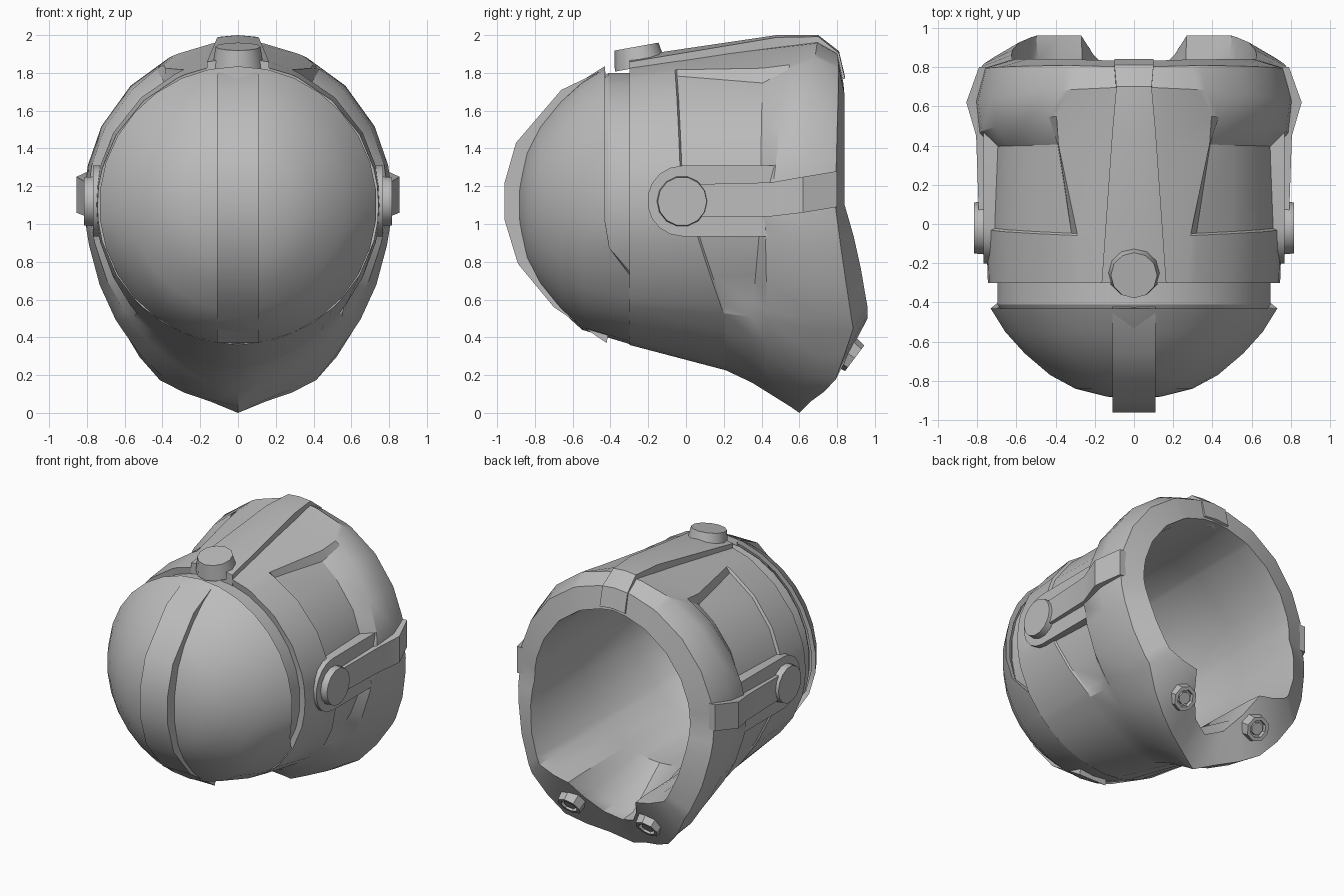
import bpy, bmesh, math
from mathutils import Vector, Matrix

cube = bpy.data.objects.get("Cube")
if cube:
    bpy.data.objects.remove(cube, do_unlink=True)

CZ = 1.1  # height of the helmet axis

grey = bpy.data.materials.new("plain_grey")
grey.use_nodes = True
colour = (0.5, 0.5, 0.5, 1)
grey.diffuse_color = colour
grey.node_tree.nodes["Principled BSDF"].inputs["Base Color"].default_value = colour


def finish(name, bm, angle=30):
    bmesh.ops.remove_doubles(bm, verts=bm.verts, dist=0.0005)
    bmesh.ops.recalc_face_normals(bm, faces=bm.faces)
    mesh = bpy.data.meshes.new(name)
    bm.to_mesh(mesh)
    bm.free()
    mesh.materials.append(grey)
    obj = bpy.data.objects.new(name, mesh)
    bpy.context.collection.objects.link(obj)
    bpy.ops.object.select_all(action="DESELECT")
    obj.select_set(True)
    bpy.context.view_layer.objects.active = obj
    bpy.ops.object.shade_smooth_by_angle(angle=math.radians(angle))
    return obj


def loft(name, rings, caps=True, angle=30):
    """Skin a list of closed rings of points."""
    bm = bmesh.new()
    rows = [[bm.verts.new(p) for p in ring] for ring in rings]
    n = len(rows[0])
    for a, b in zip(rows, rows[1:]):
        for i in range(n):
            k = (i + 1) % n
            bm.faces.new((a[i], a[k], b[k], b[i]))
    if caps:
        bm.faces.new(rows[0])
        bm.faces.new(rows[-1])
    return finish(name, bm, angle)


def interp(x, xs, ys):
    for i in range(len(xs) - 1):
        if x <= xs[i + 1]:
            t = (x - xs[i]) / (xs[i + 1] - xs[i])
            return ys[i] + t * (ys[i + 1] - ys[i])
    return ys[-1]


# Shell: radii at control angles, measured from the crown down to the chin
KEYS = (0, 30, 60, 90, 112, 137, 156, 172, 180)
FRONT = (.75, .745, .745, .745, .745, .74, .735, .735, .74)
MIDDLE = (.825, .80, .785, .765, .76, .79, .83, .87, .89)
FLARE = (.87, .86, .835, .81, .82, .90, .99, 1.04, 1.065)
FLARE_Y = (.7, .68, .64, .62, .64, .7, .66, .58, .55)
RIM = (.81, .80, .785, .775, .80, .895, 1.015, 1.05, 1.1)
RIM_Y = (.8, .81, .8, .79, .83, .885, .79, .66, .6)
LIP = (.66, .645, .63, .62, .65, .73, .66, .85, .89)
LIP_Y = (.83, .84, .84, .84, .91, .96, .96, .77, .72)
ANGLES = (0, 9, 22, 25, 42, 60, 75, 82, 90, 97, 105, 120, 133, 137, 147, 156, 164, 172, 180)


def polar(a, r, y):
    t = math.radians(a)
    return Vector((r * math.sin(t), y, CZ + r * math.cos(t)))


def ring(point):
    half = [point(a) for a in ANGLES]
    return half + [Vector((-p.x, p.y, p.z)) for p in half[-2:0:-1]]


def keyed(radii, ys):
    return ring(lambda a: polar(a, interp(a, KEYS, radii), interp(a, KEYS, ys)))


def even(r, y):
    return ring(lambda a: polar(a, r, y))


def skin_radius(a, y):
    stops = (-.3, .27, interp(a, KEYS, FLARE_Y))
    return interp(y, stops, [interp(a, KEYS, k) for k in (FRONT, MIDDLE, FLARE)])


# Sunken side panels: y along the shell at the crown, ear, below the ear and jaw
PANEL_KEYS = (0, 78, 100, 137)


def panel_ring(ys, upper, lower, lean=0):
    def point(a):
        y = interp(a, PANEL_KEYS, ys)
        sink = upper if 25 <= a <= 82 else lower if 97 <= a <= 133 else 0
        b = a + lean if a in (22, 25) else a
        return polar(b, skin_radius(b, y) - sink, y)
    return ring(point)


loft("helmet_shell", [
    even(.69, -.29), keyed(FRONT, [-.3] * 9),
    panel_ring((-.07, -.03, .05, .2), 0, 0),
    panel_ring((-.06, -.02, .06, .21), .018, .01),
    panel_ring((.41, .395, .39, .35), .065, .05, 6),
    panel_ring((.58, .47, .42, .43), 0, 0, 6),
    keyed(FLARE, FLARE_Y), keyed(RIM, RIM_Y), keyed(LIP, LIP_Y),
    keyed([r - .01 for r in LIP], [y - .12 for y in LIP_Y]),
    even(.64, .3), even(.63, -.3), even(.52, -.55), even(.3, -.74), even(.05, -.8),
], caps=False)

# Front dome, with a rim that steps back below the ears
DOME = ((-.43, .735), (-.55, .66), (-.66, .56), (-.77, .43), (-.84, .3), (-.88, .14), (-.89, .004))


def dome_point(a, r, y):
    p = polar(a, r, y)
    if y == DOME[0][0]:
        p.y += .13 * min(max((.9 - p.z) / .14, 0), 1)
    return p


step = range(0, 360, 12)
loft("dome", [[dome_point(a, .70, DOME[0][0]) for a in step]]
     + [[dome_point(a, r, y) for a in step] for y, r in DOME], caps=False, angle=35)
loft("collar", [[polar(a, r, y) for a in step] for y, r in ((-.44, .68), (-.41, .7), (-.28, .7))], caps=False)

# Raised band over the dome
FIN = ((-.43, 1.82), (-.66, 1.71), (-.9, 1.43), (-.96, 1.22), (-.96, 1.02), (-.89, .79), (-.7, .56), (-.42, .37))


def fin_ring(y, z):
    inner = Vector((y, z)).lerp(Vector((-.3, CZ)), .17)
    return [(.11, y, z), (-.11, y, z), (-.11, *inner), (.11, *inner)]


loft("dome_band", [fin_ring(*p) for p in FIN])


# Tapered strip along the crown, gently arched
def crown_ring(y, w, z, dy, dz):
    edge = z - w * w
    return [(w, y, edge), (0, y, z), (-w, y, edge), (-w, y - dy, edge - dz), (w, y - dy, edge - dz)]


loft("crown_strip", [
    crown_ring(-.3, .165, 1.885, 0, .1), crown_ring(.48, .11, 2, 0, .1),
    crown_ring(.7, .09, 2, .02, .1), crown_ring(.81, .1, 1.915, .08, .06),
    crown_ring(.842, .1, 1.78, .06, .02)])


def disc(name, centre, axis, r1, r2, depth, sides, inset=0):
    bm = bmesh.new()
    bmesh.ops.create_cone(bm, cap_ends=True, segments=sides, radius1=r1, radius2=r2, depth=depth)
    if inset:
        top = max(bm.faces, key=lambda f: f.calc_center_median().z)
        for thick, push in ((inset, 0), (.001, -.03), (inset * .6, 0), (.001, .02)):
            bmesh.ops.inset_region(bm, faces=[top], thickness=thick)
            bmesh.ops.translate(bm, verts=top.verts, vec=(0, 0, push))
    turn = Vector((0, 0, 1)).rotation_difference(Vector(axis)).to_matrix().to_4x4()
    bm.transform(Matrix.Translation(centre) @ turn)
    return finish(name, bm)


disc("crown_knob", (0, -.252, 1.885), (0, -.18, 1), .137, .118, .11, 12)


# Ear plates, arms, discs and chin vents on both sides
def arm_ring(s, y, x, low, high):
    return [(s * x, y, low), (s * x, y, high), (s * (x - .1), y, high), (s * (x - .1), y, low)]


for side, s in (("left", 1), ("right", -1)):
    outline = [(.47, 1.31)]
    outline += [(-.02 + .185 * math.cos(math.radians(a)), 1.122 + .187 * math.sin(math.radians(a)))
                for a in range(90, 271, 20)]
    outline += [(.45, .935)]
    loft(side + "_ear_plate", [[(s * x, y, z) for y, z in outline] for x in (.69, .768)])
    loft(side + "_ear_arm", [
        arm_ring(s, .02, .79, 1.04, 1.21), arm_ring(s, .45, .805, 1.04, 1.22),
        arm_ring(s, .62, .855, 1.06, 1.25), arm_ring(s, .8, .79, 1.09, 1.28)])
    disc(side + "_ear_disc", (s * .76, -.02, 1.12), (s, 0, 0), .14, .13, .11, 14)
    disc(side + "_chin_vent", (s * .31, .865, .31), (0, .8, -.6), .095, .085, .07, 8, .025)
